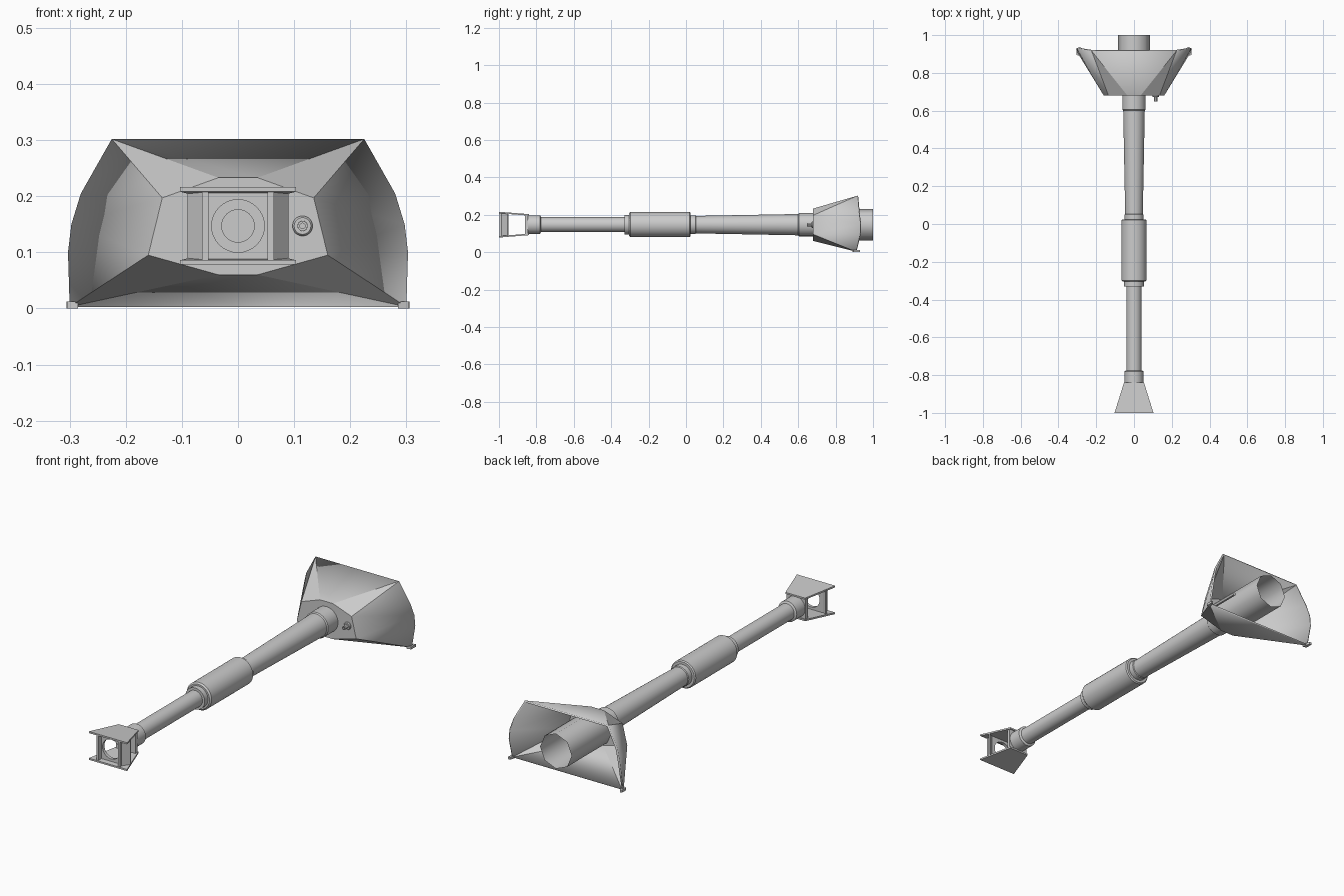
import bpy, bmesh, math

if "Cube" in bpy.data.objects:
    bpy.data.objects.remove(bpy.data.objects["Cube"])

AXIS = 0.147  # height of the tube axis
steel = bpy.data.materials.new("light_grey_steel")
steel.diffuse_color = (0.6, 0.6, 0.6, 1)
steel.use_nodes = True
steel.node_tree.nodes["Principled BSDF"].inputs["Base Color"].default_value = steel.diffuse_color


def finish(name, bm, smooth=True, angle=30):
    bmesh.ops.recalc_face_normals(bm, faces=bm.faces)
    me = bpy.data.meshes.new(name)
    bm.to_mesh(me)
    bm.free()
    ob = bpy.data.objects.new(name, me)
    bpy.context.collection.objects.link(ob)
    me.materials.append(steel)
    if smooth:
        bpy.ops.object.select_all(action='DESELECT')
        ob.select_set(True)
        bpy.context.view_layer.objects.active = ob
        bpy.ops.object.shade_smooth_by_angle(angle=math.radians(angle))
    return ob


def lathe(name, profile, n=32, x=0, angle=30):
    """Revolve (radius, y) points around an axis parallel to y."""
    bm = bmesh.new()
    rings = []
    for r, y in profile:
        if r == 0:
            rings.append([bm.verts.new((x, y, AXIS))] * n)
        else:
            rings.append([bm.verts.new((x + r * math.sin(2 * math.pi * i / n), y,
                                        AXIS + r * math.cos(2 * math.pi * i / n)))
                          for i in range(n)])
    for a, b in zip(rings, rings[1:]):
        for i in range(n):
            j = (i + 1) % n
            bm.faces.new(list(dict.fromkeys((a[i], a[j], b[j], b[i]))))
    return finish(name, bm, True, angle)


def prism(name, outline, z0, z1):
    """Extrude an (x, y) outline; z0 and z1 are functions of y."""
    bm = bmesh.new()
    lo = [bm.verts.new((x, y, z0(y))) for x, y in outline]
    hi = [bm.verts.new((x, y, z1(y))) for x, y in outline]
    bm.faces.new(lo)
    bm.faces.new(hi)
    for i in range(len(lo)):
        j = (i + 1) % len(lo)
        bm.faces.new((lo[i], lo[j], hi[j], hi[i]))
    return finish(name, bm, False)


def holed_panel(name, half_x, half_z, hole, y0, y1, n=32):
    """Rectangular panel with a round hole along y."""
    bm = bmesh.new()
    loops = []
    for y, square in ((y0, True), (y1, True), (y1, False), (y0, False)):
        ring = []
        for i in range(n):
            c, s = math.cos(2 * math.pi * i / n), math.sin(2 * math.pi * i / n)
            m = max(abs(c), abs(s))
            px, pz = (half_x * c / m, half_z * s / m) if square else (hole * c, hole * s)
            ring.append(bm.verts.new((px, y, AXIS + pz)))
        loops.append(ring)
    for k in range(4):
        a, b = loops[k], loops[(k + 1) % 4]
        for i in range(n):
            j = (i + 1) % n
            bm.faces.new((a[i], a[j], b[j], b[i]))
    return finish(name, bm)


# Gun tube sections
lathe("front_tube", [(0, -.70), (.029, -.70), (.029, -.86), (.047, -.86), (.05, -.855),
                     (.05, -.78), (.04, -.775), (.04, -.32)])
lathe("sleeve", [(.04, -.33), (.052, -.33), (.052, -.305), (.06, -.305), (.067, -.298),
                 (.067, .02), (.062, .025), (.05, .025), (.05, .05), (.045, .055)])
lathe("rear_tube", [(.046, .02), (.057, .60), (.062, .605), (.062, .70)])
# Open eight-sided breech tube
lathe("breech_tube", [(.085, .69), (.085, 1.0)], n=8, angle=50)

# Muzzle brake: sloping top and bottom plates
outer = lambda y: .069 - (y + 1) * .08
inner = lambda y: outer(y) - .008
trapezoid = [(-.103, -1), (.103, -1), (.053, -.84), (-.053, -.84)]
prism("brake_top_plate", trapezoid, lambda y: AXIS + inner(y), lambda y: AXIS + outer(y))
prism("brake_bottom_plate", trapezoid, lambda y: AXIS - outer(y), lambda y: AXIS - inner(y))

# Muzzle brake: holed baffles, posts and swept wings
holed_panel("brake_front_baffle", .056, .062, .047, -.975, -.96)
holed_panel("brake_rear_wall", .052, .053, .029, -.862, -.845)
low = lambda y: AXIS - inner(y) - .003
high = lambda y: AXIS + inner(y) + .003
for side, s in (("left", -1), ("right", 1)):
    prism("brake_post_" + side, [(s * .053, -.997), (s * .064, -.997),
                                 (s * .064, -.96), (s * .053, -.96)], low, high)
    prism("brake_wing_" + side, [(s * .06, -.99), (s * .09, -.955),
                                 (s * .088, -.948), (s * .06, -.965)], low, high)

# Faceted shield shell, open at the back
bm = bmesh.new()
half = {"A": (.035, .68, .233), "B": (.135, .68, .197), "C": (.16, .68, .095),
        "D": (.035, .68, .06), "E": (.225, .917, .302), "F": (.28, .925, .205),
        "G": (.297, .932, .15), "H": (.303, .93, .10), "I": (.300, .908, .003)}
R = {k: bm.verts.new(p) for k, p in half.items()}
L = {k: bm.verts.new((-p[0], p[1], p[2])) for k, p in half.items()}
for V in (R, L):
    for f in ("ABE", "BFE", "BGF", "BCG", "CHG", "CIH", "CDI"):
        bm.faces.new([V[k] for k in f])
bm.faces.new((R["A"], R["E"], L["E"], L["A"]))
bm.faces.new((R["D"], L["D"], L["I"], R["I"]))
bm.faces.new([R[k] for k in "ABCD"] + [L[k] for k in "DCBA"])
shield = finish("shield", bm, True, 20)
front = max(shield.data.polygons, key=lambda p: len(p.vertices))
if front.normal.y > 0:
    shield.data.flip_normals()
shell = shield.modifiers.new("shell", 'SOLIDIFY')
shell.thickness = .009
shell.offset = -1

# Small lip tabs on the lower rear corners
for side, s in (("left", -1), ("right", 1)):
    prism("corner_lip_" + side, [(s * .285, .89), (s * .305, .895), (s * .306, .93),
                                 (s * .295, .93)], lambda y: 0, lambda y: .012)

# Secondary tube beside the main one, with its collar
lathe("side_tube", [(0, .67), (.005, .67), (.005, .648), (.009, .648), (.009, .87), (0, .87)],
      n=12, x=.115)
lathe("side_tube_collar", [(.009, .672), (.015, .672), (.018, .676), (.018, .685)],
      n=20, x=.115)
